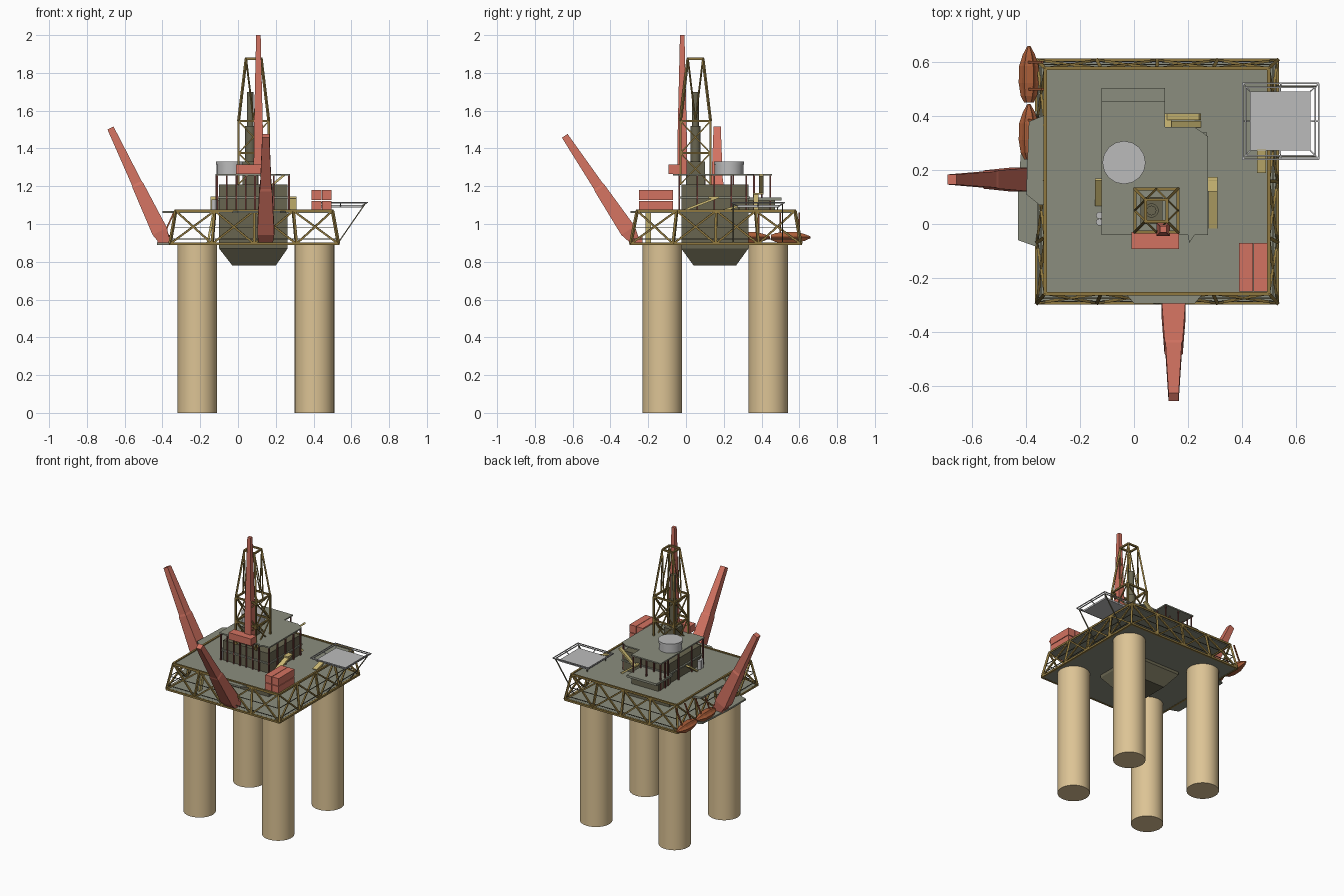
import bpy, bmesh, math
from mathutils import Vector

if "Cube" in bpy.data.objects:
    bpy.data.objects.remove(bpy.data.objects["Cube"])

def mat(name, r, g, b):
    m = bpy.data.materials.new(name)
    m.diffuse_color = (r, g, b, 1)
    m.use_nodes = True
    m.node_tree.nodes["Principled BSDF"].inputs["Base Color"].default_value = m.diffuse_color
    return m

TAN = mat("tan", .72, .55, .3)
DECK = mat("deck_grey", .26, .27, .21)
DARK = mat("dark_olive", .14, .13, .08)
RED = mat("crane_red", .65, .17, .12)
RUST = mat("boat_orange", .4, .11, .04)
GOLD = mat("truss_gold", .28, .19, .05)
YEL = mat("stair_yellow", .62, .5, .18)
WHITE = mat("light_grey", .5, .5, .5)
MAROON = mat("post_maroon", .2, .06, .05)

def finish(name, bm, m):
    bmesh.ops.recalc_face_normals(bm, faces=bm.faces)
    me = bpy.data.meshes.new(name)
    bm.to_mesh(me)
    bm.free()
    me.materials.append(m)
    ob = bpy.data.objects.new(name, me)
    bpy.context.collection.objects.link(ob)
    return ob

def loft(bm, rings):
    """Skin equal-length closed rings and cap both ends."""
    vs = [[bm.verts.new(p) for p in r] for r in rings]
    n = len(vs[0])
    for a, b in zip(vs, vs[1:]):
        for i in range(n):
            bm.faces.new((a[i], a[(i + 1) % n], b[(i + 1) % n], b[i]))
    bm.faces.new(vs[0][::-1])
    bm.faces.new(vs[-1])

def prism(name, outline, z0, z1, m):
    bm = bmesh.new()
    loft(bm, [[(x, y, z) for x, y in outline] for z in (z0, z1)])
    return finish(name, bm, m)

def rect(x0, x1, y0, y1):
    return [(x0, y0), (x1, y0), (x1, y1), (x0, y1)]

def box(name, x0, x1, y0, y1, z0, z1, m):
    return prism(name, rect(x0, x1, y0, y1), z0, z1, m)

def cyl(name, x, y, r, z0, z1, m, n=32):
    ring = [(x + r * math.cos(2 * math.pi * i / n), y + r * math.sin(2 * math.pi * i / n)) for i in range(n)]
    ob = prism(name, ring, z0, z1, m)
    bpy.context.view_layer.objects.active = ob
    ob.select_set(True)
    bpy.ops.object.shade_smooth_by_angle(angle=math.radians(35))
    ob.select_set(False)
    return ob

def sections(a, b, sizes):
    """Rectangles (t, width, depth) across the line a-b."""
    a, b = Vector(a), Vector(b)
    d = (b - a).normalized()
    s = d.cross(Vector((0, 0, 1)))
    s = s.normalized() if s.length > 1e-3 else Vector((1, 0, 0))
    u = s.cross(d)
    return [[a.lerp(b, t) + s * w / 2 * i + u * h / 2 * j
             for i, j in ((-1, -1), (1, -1), (1, 1), (-1, 1))] for t, w, h in sizes]

def beams(name, segs, w, m, depth=None):
    bm = bmesh.new()
    for a, b in segs:
        loft(bm, sections(a, b, [(0, w, depth or w), (1, w, depth or w)]))
    return finish(name, bm, m)

def boom(name, a, b, sizes):
    bm = bmesh.new()
    loft(bm, sections(a, b, sizes))
    return finish(name, bm, RED)

def loop(pts):
    return list(zip(pts, pts[1:] + pts[:1]))

# legs
for i, x in enumerate((-.215, .405)):
    for j, y in enumerate((-.125, .435)):
        cyl(f"leg_{i}{j}", x, y, .105, 0, .9, TAN)

# lower and upper deck plates with side bulges
prism("lower_deck", [(-.36, -.29), (.525, -.29), (.525, .6), (-.36, .6), (-.36, .42), (-.41, .4),
                     (-.43, .12), (-.43, -.06), (-.36, -.085)], .89, .902, DECK)
prism("upper_deck", [(-.33, -.26), (-.03, -.26), (0, -.295), (.225, -.295), (.255, -.26), (.5, -.26),
                     (.5, .575), (-.33, .575), (-.33, .405), (-.39, .38), (-.4, .11), (-.35, .07),
                     (-.33, .07)], 1.058, 1.07, DECK)

# perimeter trusses leaning inwards
low = [(-.36, -.293), (.532, -.293), (.532, .608), (-.36, .608)]
top = [(-.33, -.258), (.5, -.258), (.5, .577), (-.33, .577)]
chords, braces, rails = [], [], []
for k in range(4):
    l0, l1 = (Vector((*low[i % 4], .895)) for i in (k, k + 1))
    t0, t1 = (Vector((*top[i % 4], 1.07)) for i in (k, k + 1))
    chords += [(l0, l1), (t0, t1)]
    for f in (.15, .5):
        rails.append((l0.lerp(t0, f), l1.lerp(t1, f)))
    for i in range(4):
        a, b = i / 4, (i + 1) / 4
        chords.append((l0.lerp(l1, a), t0.lerp(t1, a)))
        braces += [(l0.lerp(l1, a), t0.lerp(t1, b)), (l0.lerp(l1, b), t0.lerp(t1, a))]
beams("truss_chords", chords, .013, GOLD)
beams("truss_braces", braces, .01, GOLD)
beams("truss_rails", rails, .004, DARK)

# central module with tapered underside
bm = bmesh.new()
loft(bm, [[(x, y, z) for x, y in rect(*r)] for z, r in
          ((.78, (-.03, .2, .04, .265)), (.87, (-.1, .262, -.025, .33)), (1.21, (-.1, .262, -.025, .33)))])
finish("central_module", bm, DARK)
box("module_floor_slab", -.11, .27, -.035, .34, 1.135, 1.145, DECK)
box("rear_annex", -.11, .1, .33, .47, 1.07, 1.125, DARK)
box("rear_annex_roof", -.12, .115, .32, .505, 1.125, 1.14, DECK)

# module roof and posts
prism("module_roof", [(-.12, -.04), (.2, -.04), (.205, -.07), (.225, -.04), (.275, -.04), (.275, .325),
                      (.225, .36), (.115, .36), (.115, .455), (-.12, .455)], 1.257, 1.266, DECK)
posts = [(x, -.035) for x in (-.11, -.06, -.01, .04, .09, .14, .19, .27)]
posts += [(.27, y) for y in (.06, .15, .24, .32)] + [(-.115, y) for y in (.1, .25, .4)]
posts += [(x, y) for x in (-.11, 0, .105) for y in (.36, .445)]
beams("roof_posts", [((x, y, 1.07), (x, y, 1.26)) for x, y in posts], .008, MAROON)

# derrick
cx, cy = .083, .05
def corners(h, z):
    return [Vector((cx + sx * h, cy + sy * h, z)) for sx, sy in ((-1, -1), (1, -1), (1, 1), (-1, 1))]
levels = [corners(.08, 1.21), corners(.08, 1.375), corners(.08, 1.545), corners(.06, 1.71), corners(.04, 1.875)]
main, lace = [], []
for n, (a, b) in enumerate(zip(levels, levels[1:])):
    main += list(zip(a, b))
    if n != 2:
        main += loop(b)
    for i in range(4):
        j = (i + 1) % 4
        if n < 2:
            lace += [(a[i], b[j]), (a[j], b[i])]
        else:
            s, e = (0, .5) if n == 2 else (.5, 1)
            P, Q, R = levels[2][i].lerp(levels[2][j], .5), levels[4][i], levels[4][j]
            lace += [(P.lerp(Q, s), P.lerp(Q, e)), (P.lerp(R, s), P.lerp(R, e))]
beams("derrick_frame", main, .011, GOLD)
beams("derrick_lacing", lace, .007, GOLD)
box("drill_house", .025, .105, 0, .1, 1.21, 1.33, DARK)
cyl("drill_column", .065, .05, .018, 1.33, 1.7, DARK, 12)
cyl("drill_collar", .065, .05, .027, 1.33, 1.52, DARK, 12)

# cranes
arm = [(0, .075, .05), (.1, .09, .085), (.5, .068, .062), (.52, .06, .056), (1, .038, .036)]
boom("left_crane_boom", (-.385, .165, .9), (-.675, .165, 1.508), arm)
boom("front_crane_boom", (.147, -.27, .91), (.147, -.642, 1.467), arm)
boom("top_crane_boom", (.108, -.02, 1.266), (.108, -.02, 2), [(0, .05, .05), (.3, .048, .048), (1, .024, .024)])
box("left_crane_foot", -.425, -.35, .13, .2, .895, .935, RED)
box("front_crane_foot", .11, .185, -.29, -.23, .895, .935, RED)
prism("top_crane_cab", rect(-.01, .167, -.093, -.03), 1.266, 1.315, RED)

# roof tank and small tanks
cyl("roof_tank", -.037, .228, .076, 1.266, 1.318, WHITE, 16)
cyl("roof_tank_rim", -.037, .228, .08, 1.315, 1.332, WHITE, 16)
for i, y in enumerate((.007, .032)):
    cyl(f"small_tank_{i}", -.128, y, .013, 1.07, 1.13, WHITE, 12)

# containers stacked two by two
for i, x in enumerate((.39, .444)):
    for j, z in enumerate((1.07, 1.127)):
        box(f"container_{i}{j}", x, x + .051, -.25, -.07, z, z + .053, RED)

# landing platform with outer safety frame and props
box("landing_platform", .43, .655, .272, .492, 1.088, 1.1, WHITE)
inner = [Vector((x, y, 1.095)) for x, y in rect(.43, .655, .272, .492)]
outer = [Vector((x, y, 1.115)) for x, y in rect(.403, .686, .24, .522)]
edge2 = [Vector((x, y, 1.112)) for x, y in rect(.415, .672, .253, .508)]
beams("platform_frame", loop(outer) + loop(edge2) + list(zip(inner, outer))
      + [(inner[i].lerp(inner[(i + 1) % 4], .5), outer[i].lerp(outer[(i + 1) % 4], .5)) for i in range(4)],
      .005, WHITE)
beams("platform_props", [((.53, y, .9), (.675, y, 1.11)) for y in (.25, .51)]
      + [((.44, y, 1.07), (.44, y, 1.09)) for y in (.28, .485)], .006, DARK)

# stairs
def stair(name, a, b, w):
    beams(name, [(a, b)], w, YEL, .012)
stair("east_stair", (.293, .165, 1.14), (.293, -.015, 1.07), .034)
box("east_stair_landing", .275, .31, .12, .175, 1.135, 1.145, YEL)
stair("west_stair", (-.13, .07, 1.07), (-.13, .165, 1.14), .03)
stair("rear_stair_low", (.245, .37, 1.07), (.125, .37, 1.16), .025)
stair("rear_stair_high", (.125, .398, 1.16), (.245, .398, 1.26), .025)
box("rear_stair_landing", .115, .14, .355, .41, 1.155, 1.165, YEL)
stair("platform_stair", (.473, .19, 1.07), (.473, .28, 1.095), .035)
stair("lower_stair", (-.16, -.2, .9), (-.13, -.2, 1.06), .03)

# lifeboats: faceted hull and canopy pointed at both ends
def lifeboat(name, y0, y1):
    bm = bmesh.new()
    rings = []
    for t, s in ((0, .45), (.12, .8), (.35, 1), (.65, .95), (.85, .6), (1, .15)):
        y = y0 + (y1 - y0) * t
        rings.append([(-.39 + dx * s, y, .93 + dz * s) for dx, dz in
                      ((-.02, -.032), (.02, -.032), (.038, 0), (.025, .012), (.017, .028),
                       (-.017, .028), (-.025, .012), (-.038, 0))])
    loft(bm, rings)
    finish(name, bm, RUST)
for i, (a, b) in enumerate(((.24, .445), (.45, .66))):
    lifeboat(f"lifeboat_{i}", a, b)
    beams(f"lifeboat_davit_{i}", [((-.39, y, .95), (-.34, y, 1.06)) for y in (a + .05, b - .06)], .008, RUST)
